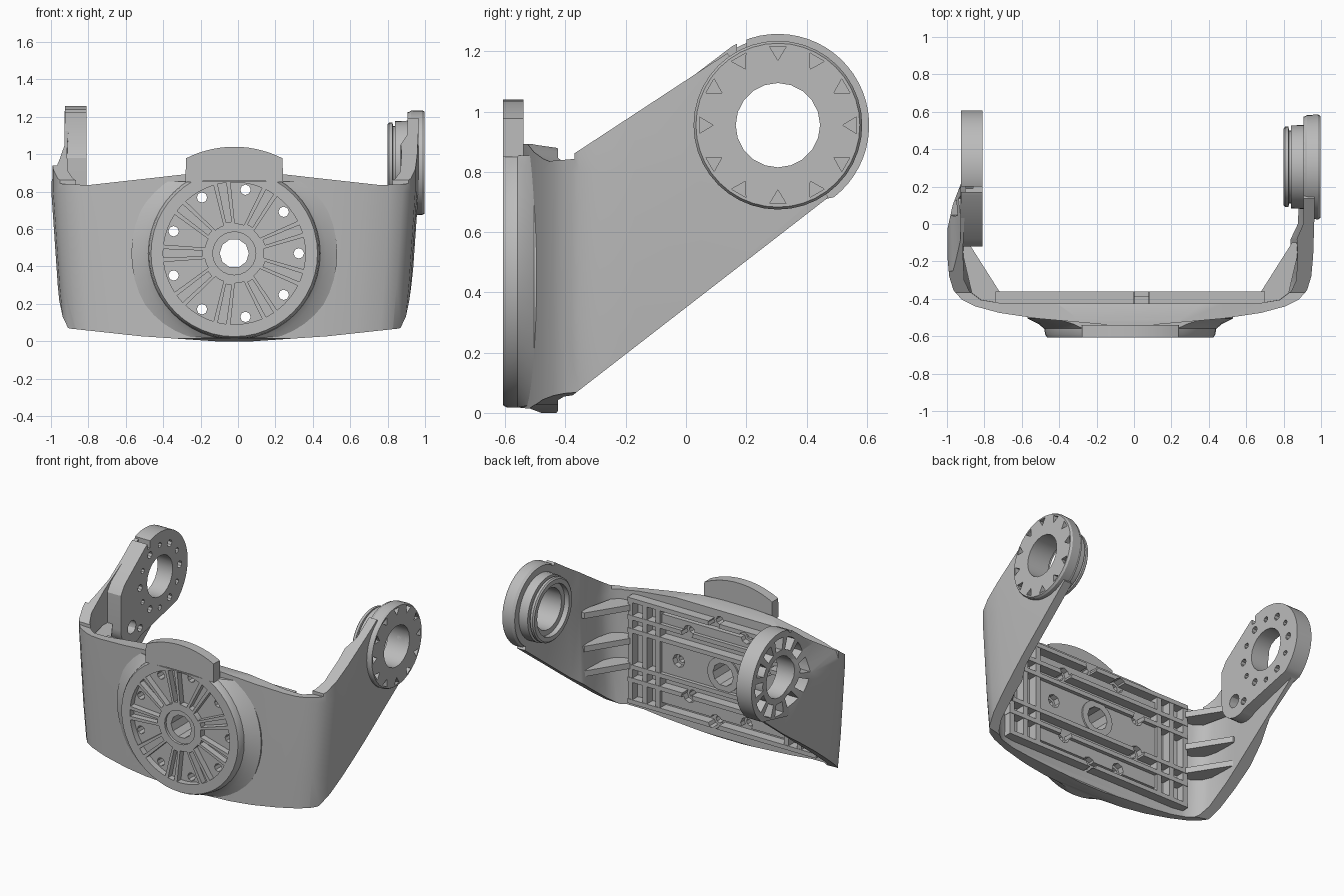
import bpy, bmesh
from math import sin, cos, radians

cube = bpy.data.objects.get("Cube")
if cube:
    bpy.data.objects.remove(cube, do_unlink=True)

grey = bpy.data.materials.new("plain grey")
grey.use_nodes = True
grey.diffuse_color = (0.5, 0.5, 0.5, 1)
grey.node_tree.nodes["Principled BSDF"].inputs["Base Color"].default_value = (0.5, 0.5, 0.5, 1)

CX, HUB_Z = -0.02, 0.47          # centre of the front mount
PY, PZ = 0.305, 0.955            # pivot axis of both arms


def arc(c, r, a0, a1, n):
    return [(c[0] + r * cos(radians(a0 + (a1 - a0) * i / n)),
             c[1] + r * sin(radians(a0 + (a1 - a0) * i / n))) for i in range(n + 1)]


def circle(c, r, n=40):
    return arc(c, r, 0, 360, n)[:-1]


def wedge(c, r0, r1, mid, half, half_in=None, n=4):
    """Sector-shaped outline around c."""
    h = half_in or half
    return arc(c, r1, mid - half, mid + half, n) + arc(c, r0, mid + h, mid - h, n)


def box(x0, x1, z0, z1):
    return [(x0, z0), (x1, z0), (x1, z1), (x0, z1)]


def loft(name, *stacks):
    """Each stack is a list of rings of 3D points joined into a closed solid."""
    bm = bmesh.new()
    for rings in stacks:
        vs = [[bm.verts.new(p) for p in ring] for ring in rings]
        n = len(vs[0])
        for lo, hi in zip(vs, vs[1:]):
            for i in range(n):
                j = (i + 1) % n
                bm.faces.new((lo[i], lo[j], hi[j], hi[i]))
        bm.faces.new(vs[0])
        bm.faces.new(vs[-1])
    bmesh.ops.recalc_face_normals(bm, faces=bm.faces)
    me = bpy.data.meshes.new(name)
    bm.to_mesh(me)
    bm.free()
    me.materials.append(grey)
    ob = bpy.data.objects.new(name, me)
    bpy.context.scene.collection.objects.link(ob)
    return ob


PLACE = {"X": lambda p, d: (d, p[0], p[1]), "Y": lambda p, d: (p[0], d, p[1])}


def prism(name, axis, a, b, *outlines):
    put = PLACE[axis]
    return loft(name, *[[[put(p, d) for p in o] for d in (a, b)] for o in outlines])


def boolean(ob, tool, op="DIFFERENCE"):
    mod = ob.modifiers.new("bool", "BOOLEAN")
    mod.operation, mod.solver, mod.object, mod.use_self = op, "EXACT", tool, True
    dg = bpy.context.evaluated_depsgraph_get()
    me = bpy.data.meshes.new_from_object(ob.evaluated_get(dg))
    ob.modifiers.clear()
    ob.data = me
    bpy.data.objects.remove(tool, do_unlink=True)


def mirrored(half):
    """Left-to-right outline from its right half."""
    return [(CX - x, z) for x, z in reversed(half)] + [(CX + x, z) for x, z in half]


# Wrap-around yoke: U-shaped wall that narrows toward the bottom
out_half = [(0.5, -0.505), (0.7, -0.475), (0.83, -0.44), (0.9, -0.405), (0.945, -0.355),
            (0.968, -0.28), (0.978, -0.17)]
in_half = [(0.895, -0.15), (0.888, -0.3), (0.86, -0.36), (0.8, -0.405), (0.68, -0.425)]
left_tip = [(0.985, 0.05), (0.985, 0.62), (0.925, 0.62), (0.925, 0.0), (0.89, -0.08)]
right_tip = [(-0.978, -0.03), (-0.95, 0.1), (-0.9, 0.23), (-0.9, 0.62), (-0.86, 0.62)]
u = ([(0.0, -0.55)] + out_half + left_tip + in_half
     + [(-x, y) for x, y in reversed(in_half)] + list(reversed(right_tip))
     + [(-x, y) for x, y in reversed(out_half)])
yoke = loft("yoke_wall", [[(CX + x * s, y, z) for x, y in u]
                          for z, s in ((-0.1, 0.925), (0.05, 0.94), (0.3, 0.965), (0.8, 1), (1.4, 1))])

pivot = (PY, PZ)
side = ([(-0.7, 0.02), (-0.52, 0.015), (-0.48, 0.0), (-0.43, 0.0), (-0.4, 0.04)]
        + arc(pivot, 0.292, -52, 122, 22) + [(-0.38, 0.855), (-0.43, 0.88), (-0.5, 0.89), (-0.7, 0.93)])
boolean(yoke, prism("side_cutter", "X", -1.3, 1.3, side), "INTERSECT")
# Bowed lower and upper edges of the panel, sloping shoulder of the right arm
belly = [(0.1, 0.0), (0.5, 0.027), (0.85, 0.065), (1.2, 0.1)]
boolean(yoke, prism("belly_cutter", "Y", -0.8, -0.3, mirrored(belly) + [(1.2, -0.3), (-1.2, -0.3)]))
crown = [(0.27, 0.892), (0.5, 0.866), (0.78, 0.835), (0.9, 0.84), (1.2, 0.87)]
boolean(yoke, prism("crown_cutter", "Y", -0.8, -0.37, mirrored(crown) + [(1.2, 1.4), (-1.2, 1.4)]))
boolean(yoke, prism("shoulder_cutter", "Y", -0.25, 0.8,
                    [(-1.01, 0.8), (-0.985, 0.9), (-0.955, 0.97), (-0.927, 1.05), (-0.927, 1.4),
                     (-1.2, 1.4), (-1.2, 0.8)]))
# Left arm ends in a shorter, smaller eye
boolean(yoke, prism("eye_cutter", "X", 0.6, 1.3, wedge(pivot, 0.27, 0.6, 35, 90, n=24)))

# Front mounting disc with chamfered rim, flaring into the panel, and the raised tab over it
hub = (CX, HUB_Z)
disc = loft("front_disc", [[(x, d, z) for x, z in circle(hub, r, 48)]
                           for d, r in ((-0.607, 0.445), (-0.59, 0.455), (-0.56, 0.46), (-0.535, 0.49),
                                        (-0.505, 0.55), (-0.485, 0.55))])
boolean(disc, prism("flare_trim", "Y", -0.8, -0.3,
                    mirrored([(0.1, 0.018), (0.7, 0.045)]) + [(0.7, 0.855), (-0.7, 0.855)]), "INTERSECT")
tab = prism("top_tab", "Y", -0.607, -0.54,
            arc(hub, 0.57, 63, 117, 14) + [(CX - 0.26, 0.85), (CX - 0.1, 0.86), (CX + 0.1, 0.86), (CX + 0.26, 0.85)])
spokes = range(0, 360, 40)
boolean(disc, prism("pockets", "Y", -0.7, -0.565,
                    *[wedge(hub, 0.16, 0.38, a, 13, 9) for a in spokes],
                    *[wedge(hub, 0.17, 0.38, a + 20, 3.5, 5) for a in spokes]))
boolean(disc, prism("hub_recess", "Y", -0.7, -0.59, circle(hub, 0.115, 24)))

# Stiffening rails, cross ribs and raised bands on the inside of the front panel
rails = prism("inner_rails", "Y", -0.435, -0.36,
              *[box(CX - 0.72, CX + 0.72, z, z + 0.03)
                for z in (0.09, 0.24, 0.33, 0.58, 0.67, 0.79)])
ribs = prism("inner_cross_ribs", "Y", -0.435, -0.363,
             *[box(CX + s * x - 0.018, CX + s * x + 0.018, 0.1, 0.81)
               for s in (-1, 1) for x in (0.49, 0.59, 0.7)])
plates = prism("inner_bands", "Y", -0.435, -0.385,
               *[box(CX - 0.49, CX + 0.49, z0, z1) for z0, z1 in ((0.15, 0.25), (0.35, 0.59), (0.69, 0.76))])
boss = prism("hub_boss", "Y", -0.5, -0.375, circle(hub, 0.12, 24))

# Through holes of the front mount, wider where they pass the inner rails and bands
for ob, r in ((yoke, 0.028), (disc, 0.028), (rails, 0.045), (plates, 0.045), (boss, 0.028)):
    boolean(ob, prism("mount_holes", "Y", -0.8, -0.2, circle(hub, 0.078, 10),
                      *[circle((hub[0] + 0.345 * cos(radians(a)), hub[1] + 0.345 * sin(radians(a))), r, 8)
                        for a in spokes]))

# Corner gussets between panel and arms
gussets = []
for s in (-1, 1):
    tri = [(CX + s * x, y) for x, y in ((0.91, -0.1), (0.865, -0.1), (0.7, -0.36), (0.7, -0.43), (0.84, -0.4))]
    for z in (0.33, 0.5, 0.73):
        gussets.append([[(x, y, d) for x, y in tri] for d in (z, z + 0.04)])
gusset = loft("corner_gussets", *gussets)

# Right arm: thick pivot plate with a rounded lower end
plate = prism("right_pivot_plate", "X", -0.925, -0.81,
              arc(pivot, 0.303, -52, 120, 28) + [(-0.08, 1.04), (-0.12, 0.98)]
              + arc((0.02, 0.74), 0.14, 180, 305, 10))
boolean(plate, prism("edge_notch", "X", -1.1, -0.7, box(0.17, 0.2, 1.19, 1.4)))
screw = [circle((PY + 0.215 * cos(radians(a)), PZ + 0.215 * sin(radians(a))), 0.018 + 0.006 * (a % 60 == 0), 8)
         for a in range(0, 360, 30)]
boolean(plate, prism("screw_holes", "X", -0.87, -0.7, *screw,
                     circle((0.0, 0.72), 0.045, 12), circle((0.09, 0.68), 0.025, 8)))
for ob in (plate, yoke):
    boolean(ob, prism("ring_cells", "X", -1.2, -0.86, *[wedge(pivot, 0.18, 0.262, a, 10) for a in range(0, 360, 30)]))

# Left arm: notched outer disc and stepped inner collar
outer = loft("left_pivot_disc", [[(x, y, z) for y, z in circle(pivot, r)]
                                 for x, r in ((0.905, 0.265), (0.925, 0.278), (0.985, 0.28), (0.998, 0.272))])
boolean(outer, prism("disc_notches", "X", 0.965, 1.2,
                     *[[(PY + r * cos(radians(a + t)), PZ + r * sin(radians(a + t)))
                        for r, t in ((0.215, 0), (0.262, -6), (0.262, 6))] for a in range(0, 360, 30)]))
collar = loft("left_inner_collar", [[(x, y, z) for y, z in circle(pivot, r)] for x, r in
                                    ((0.8, 0.205), (0.808, 0.215), (0.825, 0.215), (0.83, 0.195),
                                     (0.84, 0.195), (0.84, 0.222), (0.93, 0.225))])
boolean(collar, prism("collar_recess", "X", 0.7, 0.835, circle(pivot, 0.175, 32)))

# Pivot bore through both arms
for ob in (yoke, plate, outer, collar):
    boolean(ob, prism("pivot_bore", "X", -1.3, 1.3, circle(pivot, 0.14, 20)))

for ob in (yoke, disc, tab, rails, ribs, plates, boss, gusset, plate, outer, collar):
    bpy.ops.object.select_all(action="DESELECT")
    ob.select_set(True)
    bpy.context.view_layer.objects.active = ob
    bpy.ops.object.shade_smooth_by_angle(angle=radians(30))
